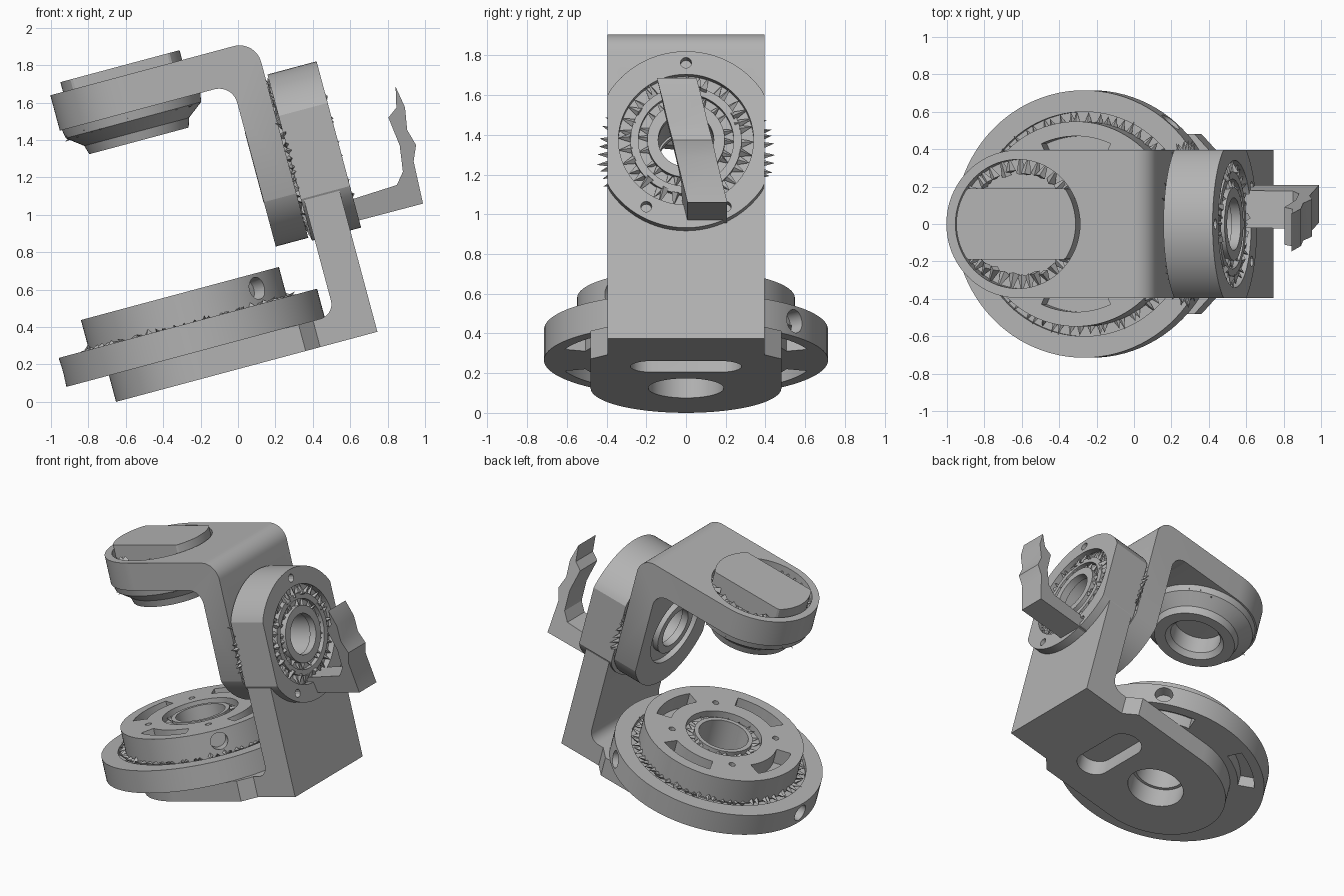
import bpy, bmesh, math, random
from mathutils import Matrix, Vector

random.seed(4)
cube = bpy.data.objects.get("Cube")
if cube:
    bpy.data.objects.remove(cube)

TILT = Matrix.Rotation(math.radians(-15), 4, 'Y')   # whole assembly leans
AX = -0.15      # position of the table and wrist axis
HUB = 1.19      # height of the shoulder axis
WIDE = 0.395    # half width of the arms

mat = bpy.data.materials.new("grey_metal")
mat.use_nodes = True
GREY = (0.45, 0.45, 0.45, 1)
mat.diffuse_color = GREY
mat.node_tree.nodes["Principled BSDF"].inputs["Base Color"].default_value = GREY


def place(axis, a, b, h):
    return {'W': (a, b, h), 'U': (h, a, b), 'Y': (a, h, b)}[axis]


def finish(name, bm):
    bmesh.ops.recalc_face_normals(bm, faces=bm.faces)
    bm.transform(TILT)
    mesh = bpy.data.meshes.new(name)
    bm.to_mesh(mesh)
    bm.free()
    mesh.materials.append(mat)
    ob = bpy.data.objects.new(name, mesh)
    bpy.context.collection.objects.link(ob)
    return ob


def prism(name, axis, outline, lo, hi):
    bm = bmesh.new()
    rings = [[bm.verts.new(place(axis, a, b, h)) for a, b in outline] for h in (lo, hi)]
    n = len(outline)
    for r in rings:
        bm.faces.new(r)
    for i in range(n):
        j = (i + 1) % n
        bm.faces.new((rings[0][i], rings[0][j], rings[1][j], rings[1][i]))
    return finish(name, bm)


def lathe(name, axis, ca, cb, profile, n=72):
    """Revolve a closed (radius, height) profile."""
    bm = bmesh.new()
    rows = []
    for k in range(n):
        t = math.tau * k / n
        rows.append([bm.verts.new(place(axis, ca + r * math.cos(t), cb + r * math.sin(t), h))
                     for r, h in profile])
    m = len(profile)
    for k in range(n):
        p, q = rows[k], rows[(k + 1) % n]
        for i in range(m):
            j = (i + 1) % m
            bm.faces.new((p[i], p[j], q[j], q[i]))
    return finish(name, bm)


def arc(ca, cb, r, a0, a1, n=24):
    return [(ca + r * math.cos(math.radians(a0 + (a1 - a0) * i / n)),
             cb + r * math.sin(math.radians(a0 + (a1 - a0) * i / n))) for i in range(n + 1)]


def circle(ca, cb, r, n=72):
    return arc(ca, cb, r, 0, 360, n)[:-1]


def flat_circle(ca, cb, r, half, clip):
    """Circle with two opposite sides cut flat; clip picks the coordinate."""
    pts = [list(p) for p in circle(ca, cb, r, 96)]
    for p in pts:
        p[clip] = max(-half, min(half, p[clip]))
    return pts


def arc_slot(r, half, mid, span):
    return arc(AX, 0, r + half, mid - span, mid + span) + arc(AX, 0, r - half, mid + span, mid - span)


def boolean(ob, tool, op='DIFFERENCE'):
    mod = ob.modifiers.new("cut", 'BOOLEAN')
    mod.operation, mod.solver, mod.object = op, 'EXACT', tool
    bpy.context.view_layer.update()
    mesh = bpy.data.meshes.new_from_object(ob.evaluated_get(bpy.context.evaluated_depsgraph_get()))
    ob.modifiers.clear()
    ob.data = mesh
    bpy.data.objects.remove(tool)


def cut(ob, axis, outline, lo, hi):
    boolean(ob, prism("cutter", axis, outline, lo, hi))


def radial_hole(ob, angle, r, h, size):
    d = Vector((math.cos(angle), math.sin(angle), 0))
    bm = bmesh.new()
    bmesh.ops.create_cone(bm, cap_ends=True, segments=24, radius1=size, radius2=size, depth=0.16,
                          matrix=Matrix.Translation(Vector((AX, 0, h)) + d * r)
                          @ d.to_track_quat('Z', 'Y').to_matrix().to_4x4())
    boolean(ob, finish("cutter", bm))


def spikes(name, axis, ca, cb, r, h, count, size):
    """Ring of jagged slivers lying in a seam."""
    bm = bmesh.new()
    for k in range(count):
        t = math.tau * (k + random.uniform(-.3, .3)) / count
        pos = Vector(place(axis, ca + r * math.cos(t), cb + r * math.sin(t), h))
        out = Vector(place(axis, math.cos(t), math.sin(t), random.uniform(-.5, .7)))
        bmesh.ops.create_cone(bm, cap_ends=True, segments=4, radius1=size * .4, radius2=0,
                              depth=size * random.uniform(1, 1.7),
                              matrix=Matrix.Translation(pos) @ out.to_track_quat('Z', 'Y').to_matrix().to_4x4())
    return finish(name, bm)


# Lower arm: base plate turning up into the column
profile = [(-.7, .169), (.817, .169), (.817, .95), (.62, .95)] + arc(.54, .395, .08, 0, -90, 8) + [(-.7, .315)]
lower_arm = prism("lower_arm", 'Y', profile, -.6, .6)
plan = arc(AX, 0, .48, 90, 270, 48) + [(.42, -.48), (.5, -WIDE), (.9, -WIDE), (.9, WIDE), (.5, WIDE), (.42, .48)]
boolean(lower_arm, prism("cutter", 'W', plan, 0, 2), 'INTERSECT')
cut(lower_arm, 'W', circle(AX, 0, .19), 0, .5)
cut(lower_arm, 'W', arc(.27, .17, .11, 0, 180, 12) + arc(.27, -.17, .11, 180, 360, 12), 0, .285)

# Shoulder housing with flat sides and a recessed bearing
housing = prism("shoulder_housing", 'U', flat_circle(0, HUB, .46, WIDE, 0), .605, .877)
cut(housing, 'U', circle(0, HUB, .34), .83, 1)
cut(housing, 'U', circle(0, HUB, .15), .5, 1)
for a, b in ((0, .4), (-.2, -.35), (.2, -.35)):
    cut(housing, 'U', circle(a, HUB + b, .028, 12), .82, 1)
for side, lo, hi in (("outer", .82, .872), ("inner", .408, .46)):
    lathe(side + "_bearing_race", 'U', 0, HUB, [(.14, lo), (.14, hi), (.195, hi), (.195, lo)])
lathe("bearing_cage", 'U', 0, HUB, [(.24, .82), (.24, .865), (.28, .865), (.28, .82)])
lathe("shoulder_seam", 'U', 0, HUB, [(.15, .58), (.15, .615), (.385, .615), (.385, .58)])

# Upper arm: shoulder plate turning over into the wrist plate
profile = ([(-.7, 1.843)] + arc(.47, 1.723, .12, 90, 0, 12) + [(.59, .6), (.41, .6)]
           + arc(.31, 1.547, .1, 0, 90, 10) + [(-.7, 1.647)])
upper_arm = prism("upper_arm", 'Y', profile, -.6, .6)
plan = arc(AX, 0, WIDE, 90, 270, 48) + [(.9, -WIDE), (.9, WIDE)]
boolean(upper_arm, prism("cutter", 'W', plan, .3, 2.2), 'INTERSECT')
plan = arc(0, HUB, .44, 180, 360, 48) + [(.44, 2.5), (-.44, 2.5)]
boolean(upper_arm, prism("cutter", 'U', plan, -1, 1), 'INTERSECT')
cut(upper_arm, 'U', circle(0, HUB, .15), .3, .8)
cut(upper_arm, 'U', circle(0, HUB, .27), .3, .45)
cut(upper_arm, 'W', circle(AX, 0, .345), 1.75, 2)

# Wrist cap above the plate and hollow boss below it
prism("wrist_cap", 'W', flat_circle(AX + .005, 0, .33, .19, 1), 1.74, 1.897)
lathe("wrist_boss", 'W', AX, 0, [(.17, 1.66), (.385, 1.66), (.375, 1.6), (.29, 1.535),
                                 (.275, 1.485), (.2, 1.485), (.17, 1.52)])

# Turntable: wide disc and raised slotted ring
disc = lathe("turntable_disc", 'W', AX, 0, [(.17, .315), (.715, .315), (.715, .475), (.6, .475),
                                            (.6, .44), (.53, .44), (.53, .475), (.17, .475)], 96)
for mid in (55, 125, 235, 305):
    cut(disc, 'W', arc_slot(.59, .055, mid, 16), .2, .4)
for mid in (50, 180):
    radial_hole(disc, math.radians(mid), .715, .395, .06)
ring = lathe("turntable_ring", 'W', AX, 0, [(.17, .46), (.548, .46), (.548, .64), (.26, .64),
                                            (.26, .59), (.2, .59), (.2, .63), (.17, .63)], 96)
for mid in (0, 90, 180, 270):
    cut(ring, 'W', arc_slot(.42, .05, mid, 24), .53, .8)
    t = math.radians(mid + 45)
    cut(ring, 'W', circle(AX + .36 * math.cos(t), .36 * math.sin(t), .022, 12), .58, .8)
radial_hole(ring, math.radians(-42), .548, .56, .06)

# Bent bracket on the outside of the shoulder, leaning sideways as it rises
profile = [(.8, .77), (1.23, .768), (1.24, 1.0), (1.275, 1.08), (1.25, 1.17), (1.27, 1.29), (1.25, 1.41),
           (1.225, 1.3), (1.17, 1.26), (1.19, 1.1), (1.17, .96), (1.12, .9), (.8, .885)]
bracket = prism("side_bracket", 'Y', profile, -.1, .1)
for v in bracket.data.vertices:
    p = TILT.inverted() @ v.co
    p.y += .1 - .24 * (p.z - .8)
    v.co = TILT @ p

# Jagged slivers along the seams
spikes("table_slivers", 'W', AX, 0, .565, .47, 70, .06)
spikes("table_bearing_slivers", 'W', AX, 0, .23, .6, 22, .05)
spikes("cap_slivers", 'W', AX, 0, .325, 1.79, 40, .07)
spikes("boss_slivers", 'W', AX, 0, .34, 1.6, 34, .06)
spikes("housing_slivers", 'U', 0, HUB, .31, .85, 36, .06)
spikes("bearing_slivers", 'U', 0, HUB, .22, .845, 22, .05)
spikes("seam_slivers", 'U', 0, HUB, .4, .605, 60, .07)

# Smooth curved walls, keep machined edges sharp
for ob in bpy.context.collection.objects:
    if ob.type == 'MESH' and mat.name in ob.data.materials and "slivers" not in ob.name:
        bpy.ops.object.select_all(action='DESELECT')
        ob.select_set(True)
        bpy.context.view_layer.objects.active = ob
        bpy.ops.object.shade_smooth_by_angle(angle=math.radians(25))
